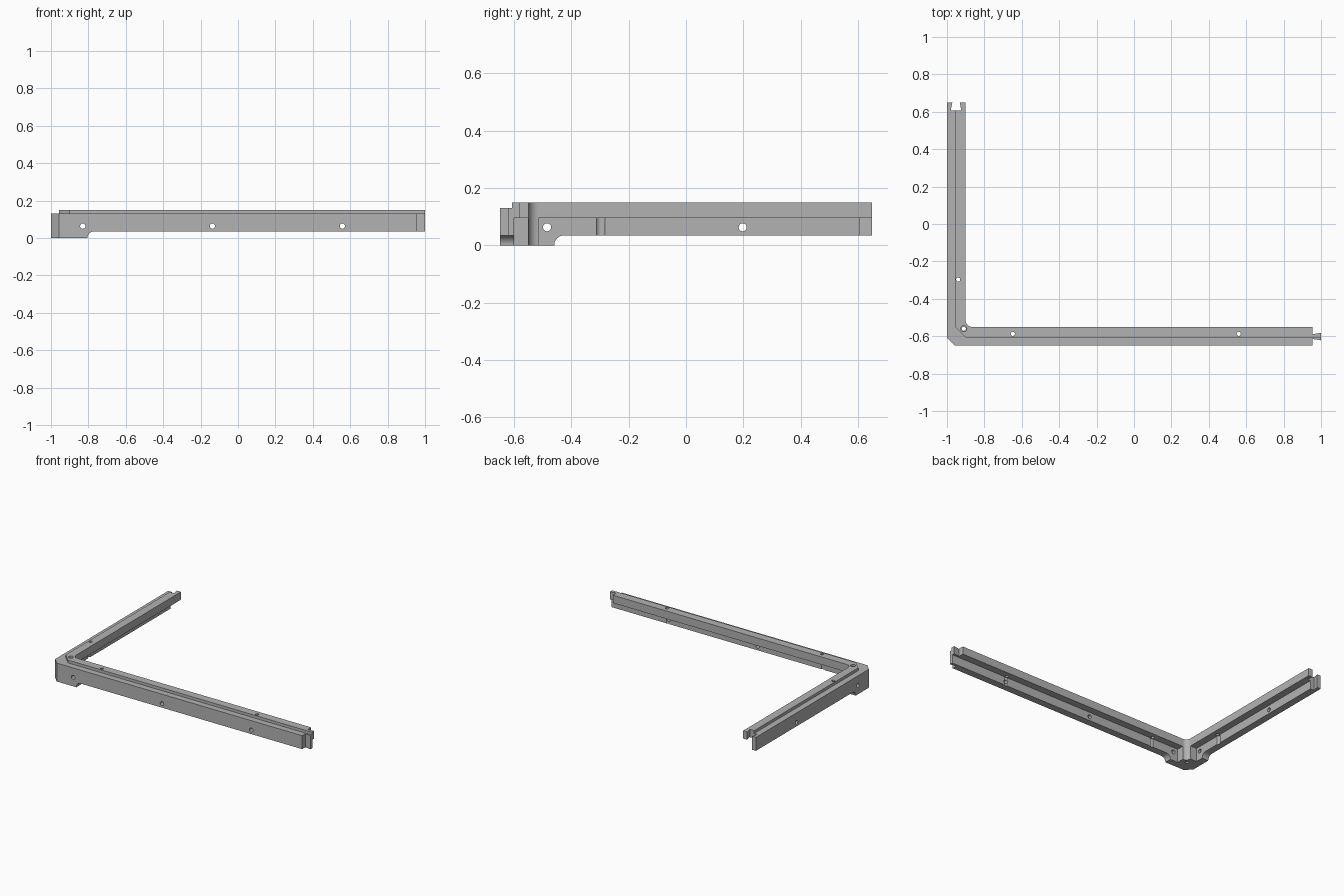
import bpy, bmesh, math
from mathutils import Matrix, Vector

if "Cube" in bpy.data.objects:
    bpy.data.objects.remove(bpy.data.objects["Cube"])

grey = bpy.data.materials.new("mid grey")
grey.use_nodes = True
grey.diffuse_color = (0.45, 0.45, 0.45, 1)
grey.node_tree.nodes["Principled BSDF"].inputs["Base Color"].default_value = grey.diffuse_color

FRONT, LEFT, BACK, RIGHT = -0.65, -1.0, 0.65, 1.0
WALL, STEP, WIDTH = 0.05, 0.043, 0.10     # offsets from the outer edges
BOTTOM, LEDGE, SHELF, TOP = 0.035, 0.095, 0.13, 0.15


def make(name, bm):
    bmesh.ops.recalc_face_normals(bm, faces=bm.faces)
    mesh = bpy.data.meshes.new(name)
    bm.to_mesh(mesh)
    bm.free()
    mesh.materials.append(grey)
    obj = bpy.data.objects.new(name, mesh)
    bpy.context.collection.objects.link(obj)
    return obj


def prism(name, points, low, high, place=lambda u, v, w: (u, v, w)):
    """Extrude a flat outline from low to high along the third axis."""
    bm = bmesh.new()
    a = [bm.verts.new(place(u, v, low)) for u, v in points]
    b = [bm.verts.new(place(u, v, high)) for u, v in points]
    bm.faces.new(a)
    bm.faces.new(b[::-1])
    for i in range(len(a)):
        j = (i + 1) % len(a)
        bm.faces.new((a[i], a[j], b[j], b[i]))
    return make(name, bm)


def rod(centre, radius, length, axis):
    bm = bmesh.new()
    turn = Vector(axis).to_track_quat("Z", "Y").to_matrix().to_4x4()
    bmesh.ops.create_cone(bm, cap_ends=True, segments=32, radius1=radius, radius2=radius,
                          depth=length, matrix=Matrix.Translation(centre) @ turn)
    return make("cutter", bm)


def combine(target, other, operation):
    """Apply a boolean and discard the helper."""
    mod = target.modifiers.new("join", "BOOLEAN")
    mod.object, mod.operation, mod.solver = other, operation, "EXACT"
    graph = bpy.context.evaluated_depsgraph_get()
    mesh = bpy.data.meshes.new_from_object(target.evaluated_get(graph))
    target.modifiers.clear()
    target.data = mesh
    bpy.data.objects.remove(other)


def arc(cx, cy, r, start, end, steps=10):
    angles = [math.radians(start + (end - start) * i / steps) for i in range(steps + 1)]
    return [(cx + r * math.cos(t), cy + r * math.sin(t)) for t in angles]


# Outer wall, with a chamfered corner
frame = prism("corner_frame", [
    (LEFT, BACK), (LEFT, FRONT + STEP), (LEFT + STEP, FRONT), (RIGHT, FRONT),
    (RIGHT, FRONT + WALL), (-0.89, FRONT + WALL), (LEFT + WALL, -0.54), (LEFT + WALL, BACK)],
    0, SHELF)

# Raised inner ledge and corner post share the rounded inside corner
r = 0.035
inner = arc(LEFT + WIDTH + r, FRONT + WIDTH + r, r, 270, 180)
ledge = prism("ledge", [
    (LEFT + STEP, BACK), (LEFT + STEP, -0.55), (-0.9, FRONT + STEP), (RIGHT, FRONT + STEP),
    (RIGHT, FRONT + WIDTH)] + inner + [(LEFT + WIDTH, BACK)], LEDGE, TOP)
post = prism("post", [(-0.97, -0.62), (-0.865, -0.62)] + inner + [(-0.97, -0.515)], 0, 0.12)
combine(frame, ledge, "UNION")
combine(frame, post, "UNION")

cutters = []
# Undercut below each arm, leaving a foot with a concave end
for start, finish, a, b, place in (
        (-0.805, 1.1, -0.7, -0.58, lambda u, v, w: (u, w, v)),
        (-0.46, 0.7, -1.05, -0.93, lambda u, v, w: (w, u, v))):
    outline = [(start, -0.02)] + arc(start + 0.035, 0, BOTTOM, 180, 90)
    cutters.append(prism("cutter", outline + [(finish, BOTTOM), (finish, -0.02)], a, b, place))

# Dovetail tenon: trim both sides of the end of the long arm
mid = -0.602
for side in (-1, 1):
    cutters.append(prism("cutter", [
        (0.955, mid + side * 0.013), (1.0, mid + side * 0.02), (1.05, mid + side * 0.028),
        (1.05, mid + side * 0.1), (0.955, mid + side * 0.1)], -0.1, 0.3))

# Dovetail socket in the end of the short arm
cutters.append(prism("cutter", [
    (-0.98, 0.608), (-0.923, 0.608), (-0.932, BACK), (-0.932, 0.7),
    (-0.971, 0.7), (-0.971, BACK)], -0.1, 0.3))

# Screw holes through the walls
for x in (-0.83, -0.137, 0.558):
    cutters.append(rod((x, -0.62, 0.063), 0.014, 0.14, (0, 1, 0)))
for y in (-0.485, 0.198):
    cutters.append(rod((-0.97, y, 0.063), 0.014, 0.14, (1, 0, 0)))

# Vertical holes through the ledge, with grooves in the wall below
for x, y in ((-0.648, -0.587), (0.56, -0.587), (-0.94, -0.297)):
    cutters.append(rod((x, y, 0.1), 0.011, 0.3, (0, 0, 1)))
    cutters.append(rod((x, y, LEDGE - 0.1), 0.018, 0.2, (0, 0, 1)))

# Corner hole with a counterbore
cutters.append(rod((-0.91, -0.56, 0.1), 0.011, 0.4, (0, 0, 1)))
cutters.append(rod((-0.91, -0.56, 0.18), 0.016, 0.1, (0, 0, 1)))

for cutter in cutters:
    combine(frame, cutter, "DIFFERENCE")

bpy.ops.object.select_all(action="DESELECT")
frame.select_set(True)
bpy.context.view_layer.objects.active = frame
bpy.ops.object.shade_smooth_by_angle(angle=math.radians(30))
